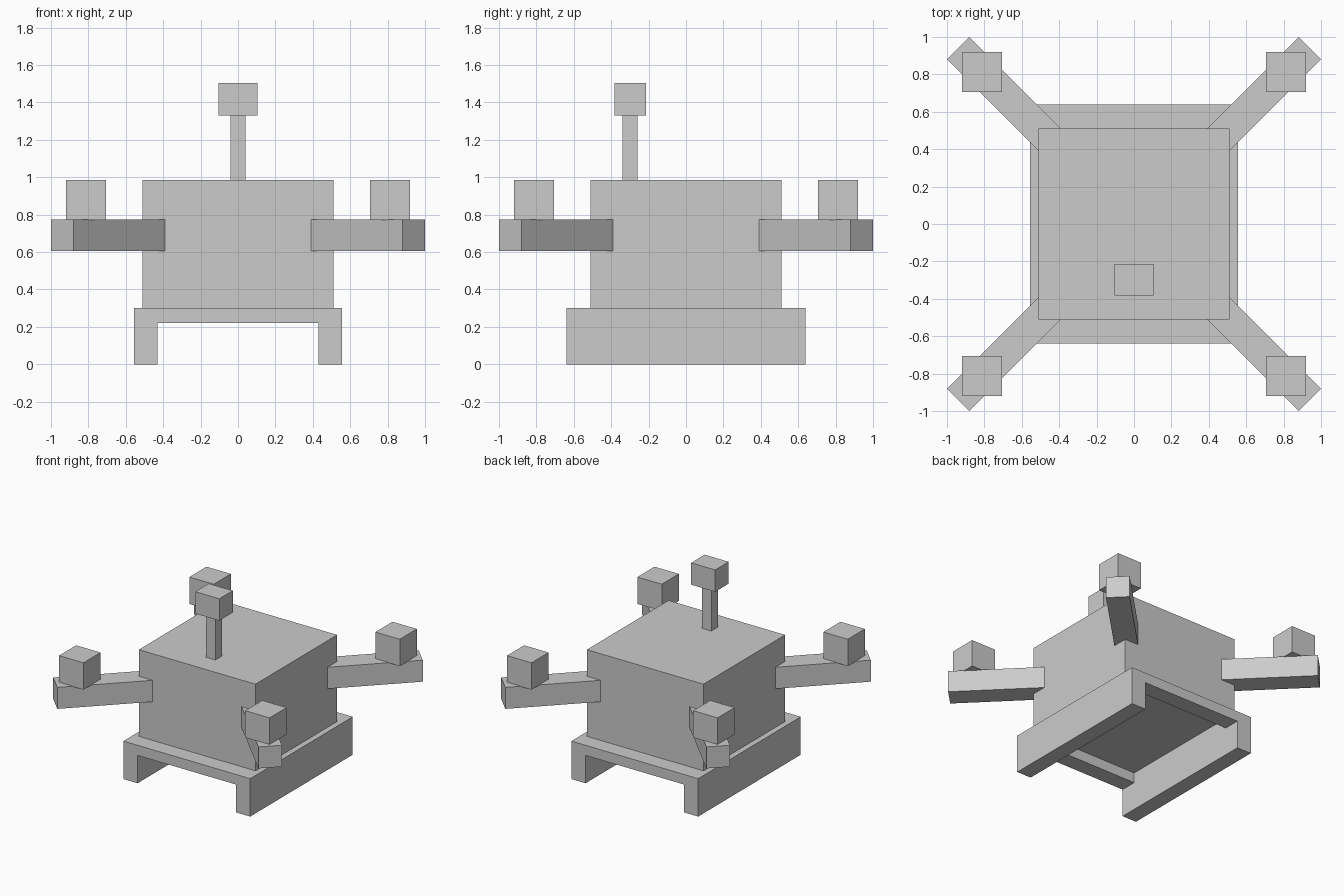
import bpy
from math import radians, sqrt
from mathutils import Matrix

if "Cube" in bpy.data.objects:
    bpy.data.objects.remove(bpy.data.objects["Cube"])


def box(name, x, y, z, turn=0):
    """Box from (min, max) ranges, optionally turned about the z axis."""
    bpy.ops.mesh.primitive_cube_add(size=1)
    ob = bpy.context.object
    ob.name = name
    mid = [(a + b) / 2 for a, b in (x, y, z)]
    size = [b - a for a, b in (x, y, z)]
    ob.data.transform(Matrix.Rotation(radians(turn), 4, 'Z')
                      @ Matrix.Translation(mid)
                      @ Matrix.Diagonal((*size, 1)))
    return ob


# Main body
box("body", (-0.51, 0.51), (-0.51, 0.51), (0.30, 0.985))

# Landing frame: two skids joined by front and back crossbars
for side, s in (("left", -1), ("right", 1)):
    box("skid_" + side, sorted((s * 0.43, s * 0.555)), (-0.64, 0.64), (0, 0.30))
for side, s in (("front", -1), ("back", 1)):
    box("crossbar_" + side, (-0.43, 0.43), sorted((s * 0.51, s * 0.64)), (0.22, 0.30))

# Four diagonal arms, each carrying a square motor block
for i, (sx, sy) in enumerate(((1, 1), (-1, 1), (-1, -1), (1, -1))):
    box(f"arm_{i + 1}", (0.40 * sqrt(2), 0.94 * sqrt(2)), (-0.085, 0.085),
        (0.605, 0.775), turn=45 + 90 * i)
    box(f"motor_{i + 1}", sorted((sx * 0.707, sx * 0.92)),
        sorted((sy * 0.707, sy * 0.92)), (0.772, 0.985))

# Antenna mast and head
box("mast", (-0.04, 0.04), (-0.34, -0.26), (0.985, 1.33))
box("mast_head", (-0.105, 0.105), (-0.383, -0.215), (1.33, 1.503))
